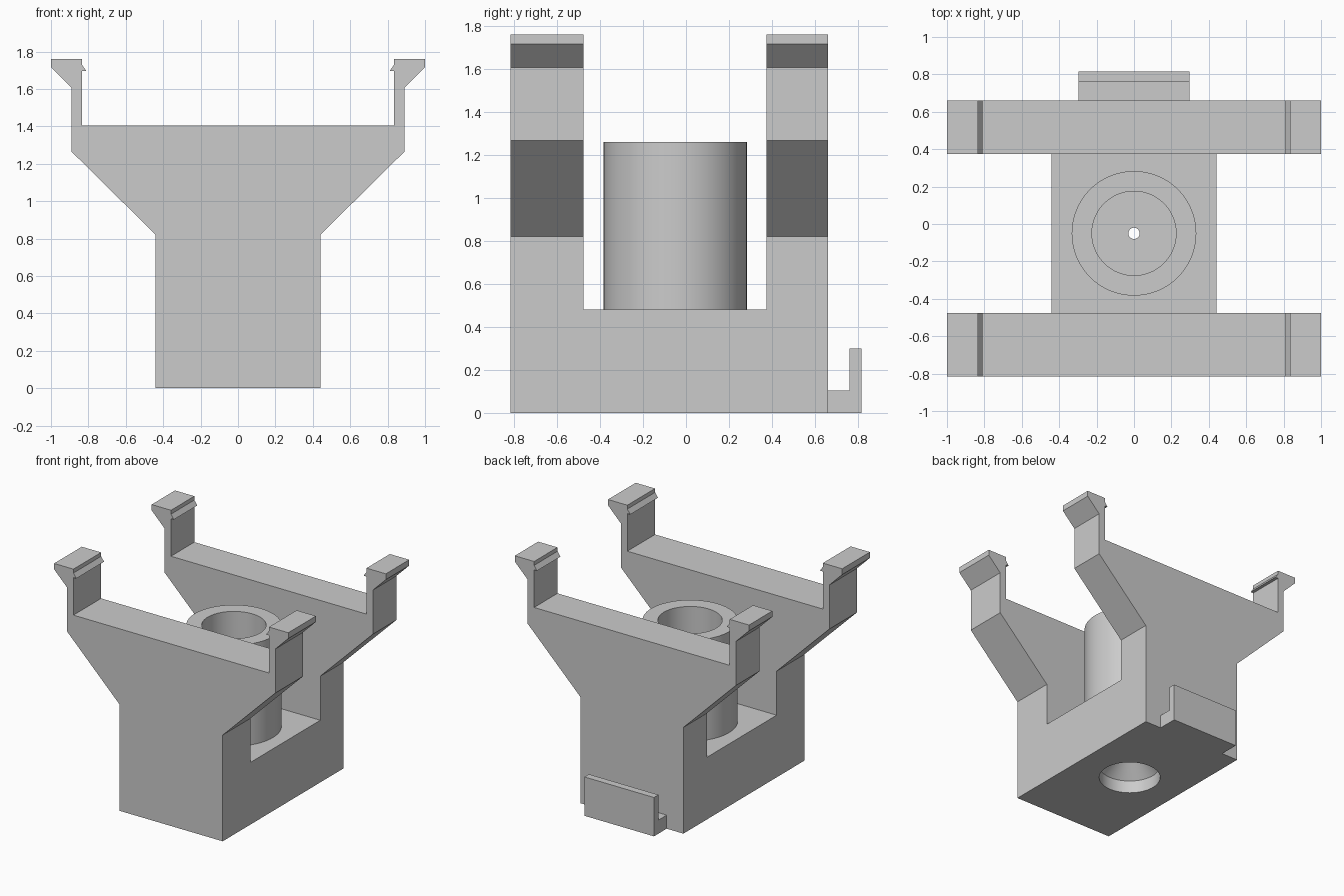
import bpy, bmesh, math
from mathutils import Vector

cube = bpy.data.objects.get("Cube")
if cube:
    bpy.data.objects.remove(cube, do_unlink=True)

grey = bpy.data.materials.new("plain_grey")
grey.use_nodes = True
grey.diffuse_color = (0.6, 0.6, 0.6, 1)
grey.node_tree.nodes["Principled BSDF"].inputs["Base Color"].default_value = (0.6, 0.6, 0.6, 1)


def make_object(name, bm):
    bmesh.ops.recalc_face_normals(bm, faces=bm.faces)
    mesh = bpy.data.meshes.new(name)
    bm.to_mesh(mesh)
    bm.free()
    mesh.materials.append(grey)
    obj = bpy.data.objects.new(name, mesh)
    bpy.context.collection.objects.link(obj)
    return obj


def extrude(name, points, sweep):
    """Solid made by sweeping a closed outline along a vector."""
    bm = bmesh.new()
    face = bm.faces.new([bm.verts.new(p) for p in points])
    moved = bmesh.ops.extrude_face_region(bm, geom=[face])["geom"]
    verts = [v for v in moved if isinstance(v, bmesh.types.BMVert)]
    bmesh.ops.translate(bm, verts=verts, vec=Vector(sweep))
    return make_object(name, bm)


def revolve(name, profile, y, steps=96):
    """Solid of revolution about a vertical axis; the profile holds (radius, z)."""
    bm = bmesh.new()
    rings = []
    for r, z in profile:
        angles = [2 * math.pi * i / steps for i in range(steps)]
        rings.append([bm.verts.new((r * math.cos(a), y + r * math.sin(a), z)) for a in angles])
    for low, high in zip(rings, rings[1:]):
        for i in range(steps):
            j = (i + 1) % steps
            bm.faces.new((low[i], low[j], high[j], high[i]))
    bm.faces.new(rings[0])
    bm.faces.new(rings[-1])
    return make_object(name, bm)


def combine(target, tool, operation):
    mod = target.modifiers.new(operation.lower(), "BOOLEAN")
    mod.operation = operation
    mod.solver = "EXACT"
    mod.object = tool
    bpy.context.view_layer.objects.active = target
    bpy.ops.object.modifier_apply(modifier=mod.name)
    bpy.data.objects.remove(tool, do_unlink=True)


FRONT, BACK = -0.815, 0.66
TUBE_Y = -0.05

# Body: half outline with flared arm, upright post and barbed clip, mirrored in x
half = [(0.44, 0), (0.44, 0.82), (0.89, 1.265), (0.89, 1.605), (1, 1.715), (1, 1.76),
        (0.835, 1.76), (0.835, 1.73), (0.81, 1.695), (0.835, 1.695), (0.835, 1.405)]
outline = half + [(-x, z) for x, z in reversed(half)]
body = extrude("cradle_body", [(x, FRONT, z) for x, z in outline], (0, BACK - FRONT, 0))

# Trough that separates the front and back cradle plates
trough = [(-1.2, -0.477, 0.48), (-1.2, 0.375, 0.48), (-1.2, 0.375, 2), (-1.2, -0.477, 2)]
combine(body, extrude("trough_cutter", trough, (2.4, 0, 0)), "DIFFERENCE")

# Central tube
combine(body, revolve("tube", [(0.333, 0.4), (0.333, 1.26)], TUBE_Y), "UNION")

# Bore: socket and cone from below, narrow shaft, wide bore above
bore = [(0.225, -0.1), (0.225, 0.1), (0.03, 0.295), (0.03, 0.4), (0.225, 0.4), (0.225, 1.4)]
combine(body, revolve("bore_cutter", bore, TUBE_Y), "DIFFERENCE")

# Hook at the foot of the back
hook = [(BACK, 0), (0.815, 0), (0.815, 0.3), (0.76, 0.3), (0.76, 0.105), (BACK, 0.105)]
extrude("back_hook", [(-0.297, y, z) for y, z in hook], (0.594, 0, 0))

# Smooth the round walls, keep the edges sharp
bpy.ops.object.select_all(action="DESELECT")
body.select_set(True)
bpy.context.view_layer.objects.active = body
bpy.ops.object.shade_smooth_by_angle(angle=math.radians(25))
